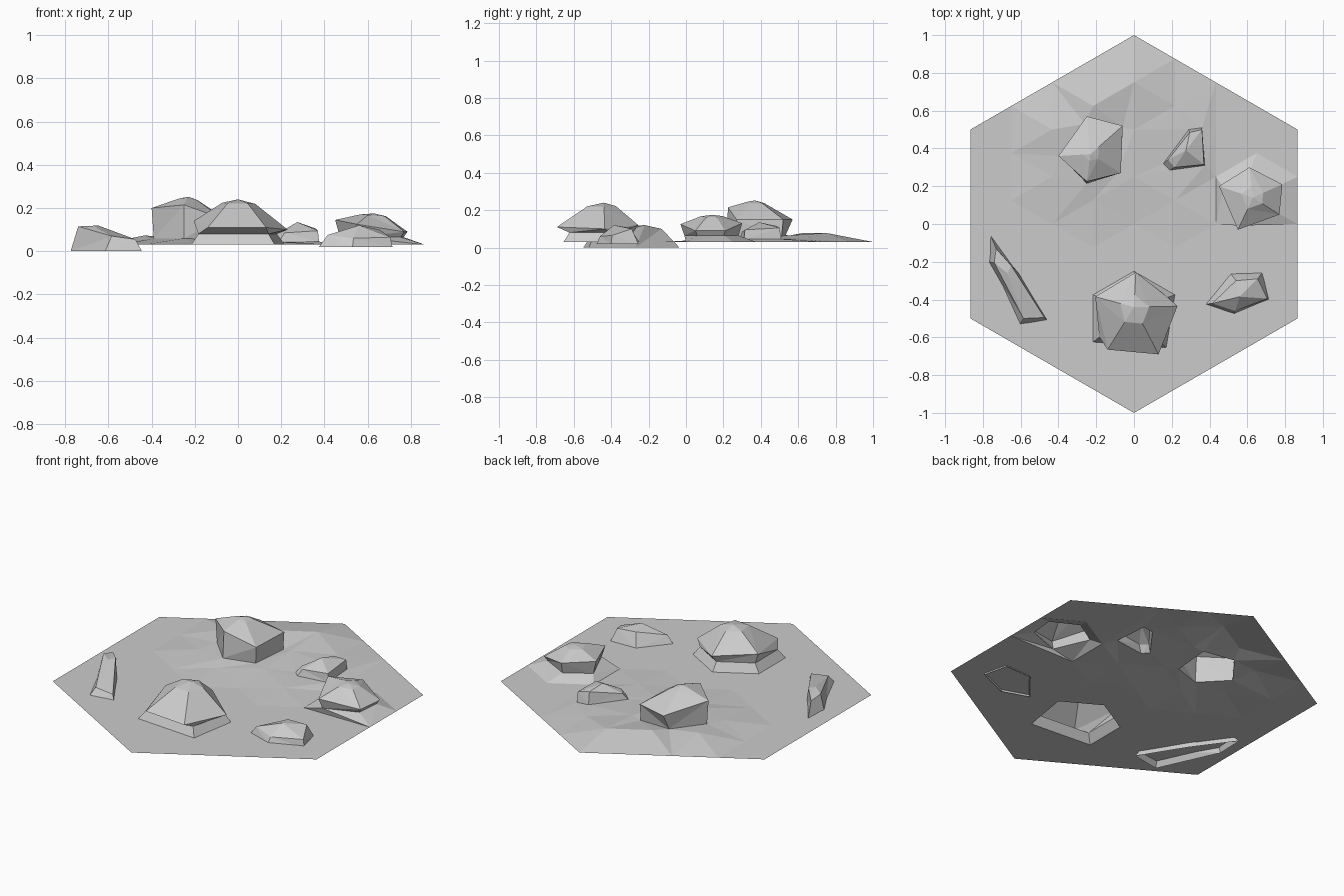
import bpy, bmesh, math
from mathutils import Vector
from mathutils.geometry import delaunay_2d_cdt

if "Cube" in bpy.data.objects:
    bpy.data.objects.remove(bpy.data.objects["Cube"])

STEP = 0.25
COL = STEP * math.sqrt(3) / 2
FLAT = 0.03


def finish(name, bm):
    bmesh.ops.recalc_face_normals(bm, faces=bm.faces)
    mesh = bpy.data.meshes.new(name)
    bm.to_mesh(mesh)
    bm.free()
    obj = bpy.data.objects.new(name, mesh)
    bpy.context.collection.objects.link(obj)
    return obj


def shrink(ring, factor, z):
    """Copy of a ring pulled towards its middle, at height z."""
    c = sum((Vector(p) for p in ring), Vector()) / len(ring)
    return [(c.x + (x - c.x) * factor, c.y + (y - c.y) * factor, z) for x, y, _ in ring]


def crown(ring, peak, side, up):
    """Small ring between the rim and the peak."""
    return [(peak[0] + (x - peak[0]) * side, peak[1] + (y - peak[1]) * side,
             z + (peak[2] - z) * up) for x, y, z in ring]


def flat_ring(points, z):
    return [(x, y, z) for x, y in points]


def rock(name, rings, peak):
    """Faceted stone: rings joined from bottom to top, closed by a peak fan, open below."""
    bm = bmesh.new()
    rows = [[bm.verts.new(p) for p in r] for r in rings]
    n = len(rows[0])
    for a, b in zip(rows, rows[1:]):
        for i in range(n):
            k = (i + 1) % n
            bm.faces.new((a[i], a[k], b[k], b[i]))
    tip = bm.verts.new(peak)
    for i in range(n):
        bm.faces.new((rows[-1][i], rows[-1][(i + 1) % n], tip))
    bmesh.ops.triangulate(bm, faces=bm.faces)
    finish(name, bm)


# Tall stone at the back left
tall_base = [(-.26, .53, .06), (-.06, .51, .05), (-.08, .28, .05), (-.25, .215, .06), (-.39, .36, .06)]
tall_rim = [(-.25, .57, .15), (-.06, .52, .15), (-.07, .27, .15), (-.25, .225, .215), (-.4, .36, .20)]
tall_peak = (-.23, .37, .252)
rock("tall_stone", [tall_base, tall_rim, crown(tall_rim, tall_peak, .25, .85)], tall_peak)

# Small wedge stone at the back right
wedge_base = flat_ring([(.155, .32), (.19, .285), (.375, .31), (.36, .51), (.29, .50)], .045)
wedge_rim = [(.18, .34, .08), (.215, .30, .085), (.37, .315, .095), (.36, .50, .105), (.295, .485, .115)]
rock("wedge_stone", [wedge_base, wedge_rim], (.275, .39, .135))

# Capped stone on the right with a flared foot
right_base = flat_ring([(.433, 0), (.866, 0), (.866, .25), (.6495, .375), (.433, .25)], FLAT)
right_rim = [(.55, -.03, .125), (.77, .05, .09), (.785, .21, .09), (.61, .30, .13), (.45, .2, .145)]
right_peak = (.63, .14, .175)
rock("right_capped_stone", [right_base, shrink(right_rim, .88, .065), right_rim,
                            crown(right_rim, right_peak, .35, .85)], right_peak)

# Capped stone at the front with a flared foot
front_base = flat_ring([(0, -.25), (.2165, -.375), (.17, -.655), (-.2165, -.625), (-.2165, -.375)], FLAT)
front_rim = [(.01, -.255, .12), (.23, -.435, .10), (.13, -.69, .11), (-.14, -.665, .11), (-.205, -.385, .14)]
front_peak = (0, -.44, .24)
rock("front_capped_stone", [front_base, shrink(front_base, .84, .08), front_rim,
                            crown(front_rim, front_peak, .35, .85)], front_peak)

# Long stone on the left
long_base = flat_ring([(-.77, -.035), (-.6, -.27), (-.445, -.52), (-.615, -.55), (-.775, -.2)], 0)
long_rim = [(-.73, -.13, .10), (-.65, -.22, .12), (-.475, -.495, .055), (-.585, -.5, .07), (-.74, -.205, .115)]
rock("long_stone", [long_base, long_rim], (-.67, -.26, .118))

# Low stone at the front right
low_base = flat_ring([(.375, -.425), (.53, -.478), (.715, -.40), (.68, -.255), (.51, -.26)], .02)
low_rim = [(.415, -.42, .075), (.535, -.46, .06), (.705, -.395, .065), (.655, -.29, .10), (.54, -.30, .105)]
rock("low_stone", [low_base, low_rim], (.56, -.385, .12))

# Six-sided ground sheet: triangle lattice with low bumps, open under the four rooted stones
bumps = {(-1, 1): .045, (1, 0): .042, (0, 1): .05, (0, 2): .062, (-2, 2): .05,
         (-2, 3): .073, (-1, 3): .078, (0, 3): .078, (1, 2): .045}
points = [(i * COL, (j + i / 2) * STEP, bumps.get((i, j), FLAT))
          for i in range(-4, 5) for j in range(-4, 5) if abs(i + j) <= 4]
holes = [tall_base, wedge_base, right_base, front_base]
edges = []
for ring in holes:
    start, n = len(points), len(ring)
    points += ring
    edges += [(start + k, start + (k + 1) % n) for k in range(n)]


def inside(p, ring):
    signs = []
    for a, b in zip(ring, ring[1:] + ring[:1]):
        signs.append((b[0] - a[0]) * (p.y - a[1]) - (b[1] - a[1]) * (p.x - a[0]) > 0)
    return all(signs) or not any(signs)


flat, _, tris, origin, _, _ = delaunay_2d_cdt([Vector(p[:2]) for p in points], edges, [], 0, .002)
bm = bmesh.new()
verts = [bm.verts.new((v.x, v.y, points[o[0]][2] if o else FLAT)) for v, o in zip(flat, origin)]
for t in tris:
    mid = sum((flat[k] for k in t), Vector((0, 0))) / len(t)
    if not any(inside(mid, ring) for ring in holes):
        bm.faces.new([verts[k] for k in t])
bmesh.ops.delete(bm, geom=[v for v in bm.verts if not v.link_faces], context='VERTS')
bm.normal_update()
for f in bm.faces:
    if f.normal.z < 0:
        f.normal_flip()
finish("ground", bm)
